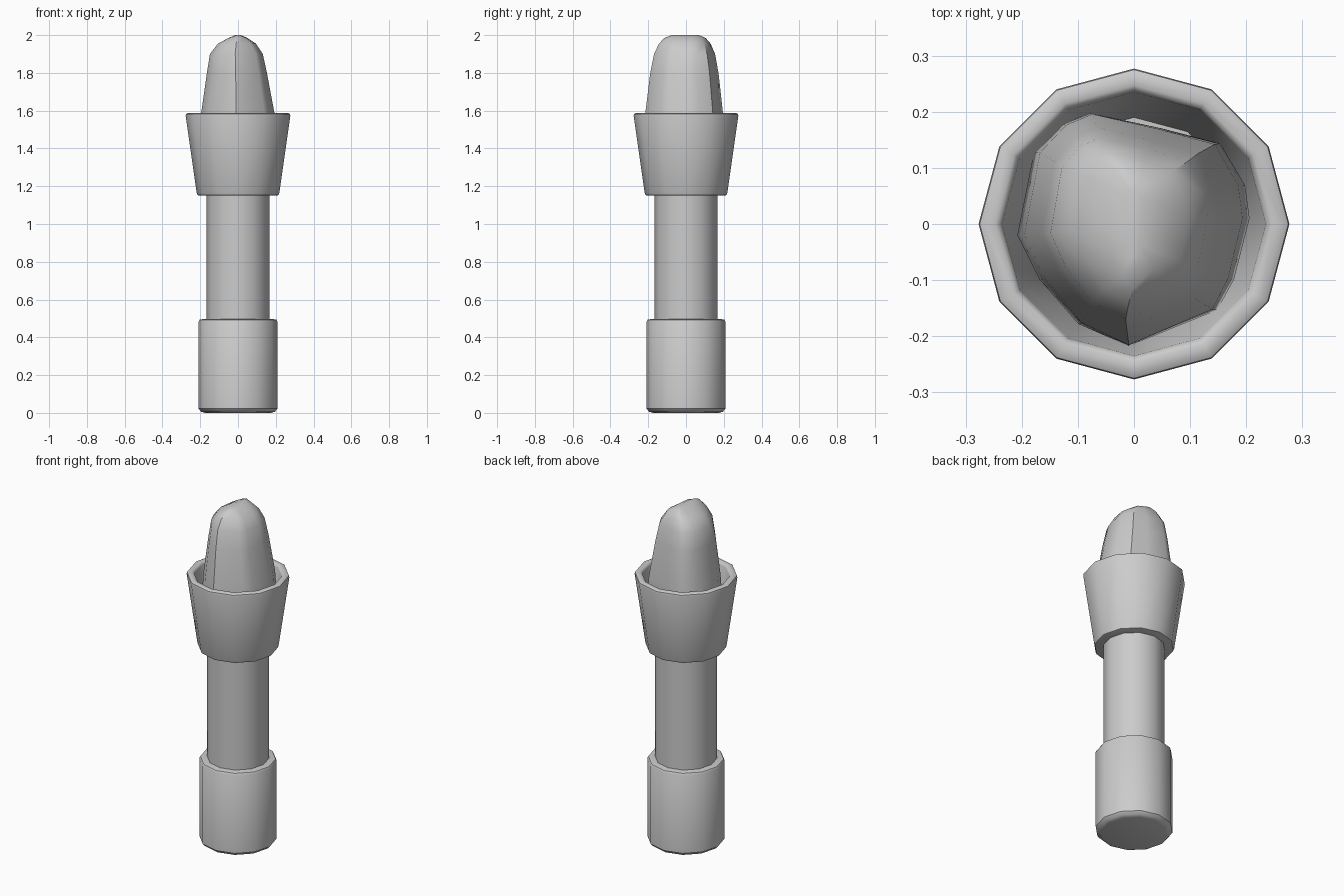
import bpy
import math

if "Cube" in bpy.data.objects:
    bpy.data.objects.remove(bpy.data.objects["Cube"])

SIDES = 12


def make_object(name, rings, angle):
    """Skin a stack of equal-length rings and cap both ends."""
    n = len(rings[0])
    verts = [v for ring in rings for v in ring]
    faces = []
    for k in range(len(rings) - 1):
        for i in range(n):
            j = (i + 1) % n
            faces.append((k * n + i, k * n + j, (k + 1) * n + j, (k + 1) * n + i))
    faces.append(tuple(reversed(range(n))))
    faces.append(tuple((len(rings) - 1) * n + i for i in range(n)))
    mesh = bpy.data.meshes.new(name)
    mesh.from_pydata(verts, [], faces)
    obj = bpy.data.objects.new(name, mesh)
    bpy.context.collection.objects.link(obj)
    bpy.ops.object.select_all(action='DESELECT')
    obj.select_set(True)
    bpy.context.view_layer.objects.active = obj
    bpy.ops.object.shade_smooth_by_angle(angle=math.radians(angle))
    return obj


def lathe(name, profile):
    rings = []
    for r, z in profile:
        rings.append([(r * math.cos(2 * math.pi * i / SIDES),
                       r * math.sin(2 * math.pi * i / SIDES), z) for i in range(SIDES)])
    return make_object(name, rings, 40)


# Handle: thick grip with softened edges, and the slimmer shaft
lathe("grip", [(0.175, 0), (0.195, 0.006), (0.209, 0.022),
               (0.209, 0.483), (0.203, 0.493), (0.190, 0.496)])
lathe("shaft", [(0.167, 0.47), (0.167, 1.19)])

# Flared hollow cup with rounded rim
lathe("cup", [(0.205, 1.15), (0.214, 1.153), (0.219, 1.165),
              (0.277, 1.572), (0.275, 1.582), (0.266, 1.587), (0.247, 1.587),
              (0.239, 1.582), (0.235, 1.572), (0.190, 1.26)])

# Faceted irregular flame sitting in the cup
outline = [(0.208, 0.01), (0.20, 0.07), (0.155, 0.145), (0.05, 0.172),
           (-0.08, 0.20), (-0.13, 0.18), (-0.18, 0.13), (-0.21, -0.02),
           (-0.17, -0.10), (-0.10, -0.18), (-0.01, -0.22), (0.15, -0.155),
           (0.18, -0.10)]
# height, x scale, y scale, x shift
levels = [(1.25, 0.80, 0.80, 0), (1.45, 0.99, 0.99, 0), (1.585, 0.93, 0.98, 0),
          (1.80, 0.76, 0.86, -0.005), (1.90, 0.67, 0.77, -0.008),
          (1.955, 0.48, 0.65, -0.005), (1.985, 0.24, 0.52, 0.0),
          (2.0, 0.07, 0.34, 0.0)]
rings = [[(x * sx + dx, y * sy, z) for x, y in outline] for z, sx, sy, dx in levels]
make_object("flame", rings, 40)
